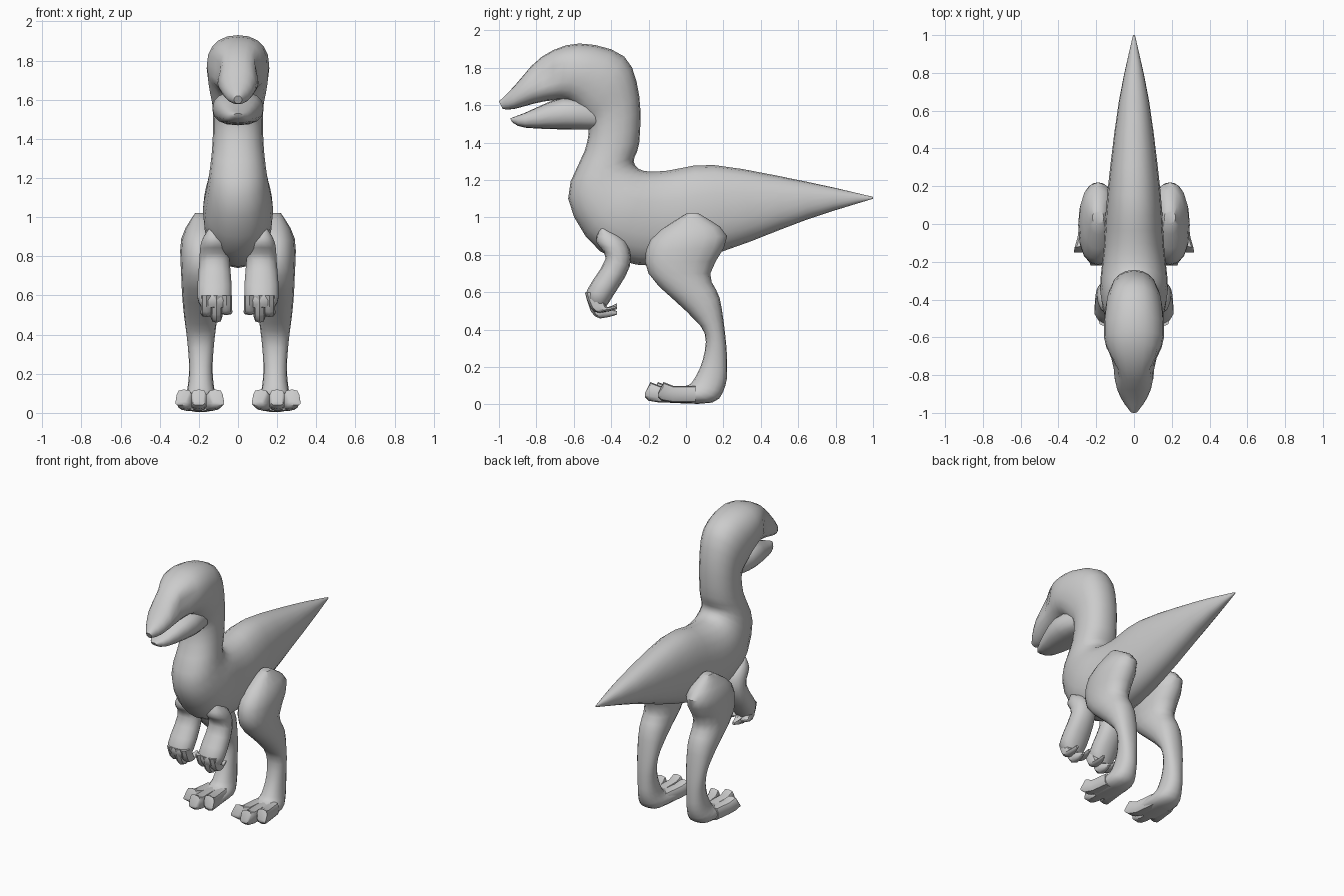
import bpy, bmesh, math
from mathutils import Vector

if "Cube" in bpy.data.objects:
    bpy.data.objects.remove(bpy.data.objects["Cube"], do_unlink=True)

grey = bpy.data.materials.new("light grey")
grey.use_nodes = True
colour = (0.6, 0.6, 0.6, 1)
grey.diffuse_color = colour
grey.node_tree.nodes["Principled BSDF"].inputs["Base Color"].default_value = colour


def smooth_rows(rows, steps):
    """Add rows in between, along a smooth curve through the given ones."""
    rows = [Vector(row) for row in rows]
    last = len(rows) - 1
    result = []
    for i in range(last):
        start, end = rows[i], rows[i + 1]
        leave = (end - rows[max(i - 1, 0)]) / 2
        arrive = (rows[min(i + 2, last)] - start) / 2
        for step in range(steps):
            t = step / steps
            blend = t * t * (3 - 2 * t)
            result.append(start.lerp(end, blend)
                          + leave * t * (1 - t) ** 2
                          - arrive * t * t * (1 - t))
    return result + [rows[last]]


def signed_power(value, power):
    return math.copysign(abs(value) ** power, value)


def loft(name, rows, x_start=0, x_end=None, sides=16, power=0.9, steps=3, shape=None):
    """Skin rings given as (upper y, upper z, lower y, lower z, half width).

    Parts off the centre line are mirrored to the other side.
    """
    if x_end is None:
        x_end = x_start
    rows = smooth_rows(rows, steps)
    bm = bmesh.new()
    rings = []
    for index, (upper_y, upper_z, lower_y, lower_z, width) in enumerate(rows):
        x = x_start + (x_end - x_start) * index / (len(rows) - 1)
        upper = Vector((x, upper_y, upper_z))
        lower = Vector((x, lower_y, lower_z))
        middle, half = (upper + lower) / 2, (upper - lower) / 2
        ring = []
        for side in range(sides):
            angle = math.tau * side / sides
            point = middle + half * signed_power(math.cos(angle), power)
            point.x += width * signed_power(math.sin(angle), power)
            if shape:
                shape(point)
            ring.append(bm.verts.new(point))
        rings.append(ring)
    for ring, following in zip(rings, rings[1:]):
        for side in range(sides):
            after = (side + 1) % sides
            bm.faces.new((ring[side], ring[after], following[after], following[side]))
    bm.faces.new(rings[0])
    bm.faces.new(rings[-1])
    bmesh.ops.recalc_face_normals(bm, faces=bm.faces)
    mesh = bpy.data.meshes.new(name)
    bm.to_mesh(mesh)
    bm.free()
    mesh.materials.append(grey)
    part = bpy.data.objects.new(name, mesh)
    bpy.context.collection.objects.link(part)
    if x_start:
        part.modifiers.new("Mirror", "MIRROR")
    bpy.ops.object.select_all(action="DESELECT")
    bpy.context.view_layer.objects.active = part
    part.select_set(True)
    bpy.ops.object.shade_smooth_by_angle(angle=math.radians(45))


def hollow_eyes(point):
    """Pinch the head inward below the brow."""
    eye = Vector((point.x, -0.76, 1.77))
    point.x *= 1 - 0.3 * math.exp(-((point - eye).length / 0.08) ** 2)


# Tail, trunk, neck and upper head as one skin
loft("body", [
    (1, 1.11, 1, 1.1, .005),
    (.65, 1.19, .65, .99, .08),
    (.15, 1.28, .2, .82, .14),
    (-.1, 1.25, -.15, .74, .16),
    (-.23, 1.25, -.46, .82, .18),
    (-.28, 1.3, -.63, 1.1, .15),
    (-.25, 1.4, -.54, 1.36, .13),
    (-.25, 1.65, -.52, 1.48, .13),
    (-.33, 1.86, -.55, 1.53, .15),
    (-.57, 1.93, -.63, 1.62, .16),
    (-.77, 1.86, -.76, 1.62, .13),
    (-.92, 1.7, -.92, 1.58, .07),
    (-1, 1.62, -.98, 1.58, .02)], sides=20, shape=hollow_eyes)

# Lower jaw, parted from the upper head
loft("lower_jaw", [
    (-.48, 1.62, -.46, 1.47, .1),
    (-.66, 1.64, -.62, 1.47, .13),
    (-.86, 1.56, -.86, 1.48, .07),
    (-.94, 1.53, -.93, 1.51, .02)], power=0.8)

# Thigh, shin, heel and sole
loft("leg", [
    (0, 1.02, .07, 1.02, .03),
    (-.19, .88, .22, .9, .1),
    (-.2, .7, .13, .7, .1),
    (0, .5, .18, .57, .09),
    (.1, .38, .21, .37, .07),
    (.09, .24, .22, .22, .06),
    (.04, .13, .21, .1, .07),
    (0, .1, .14, .01, .09),
    (-.1, .08, -.1, .01, .09)], x_start=0.19)

# Three splayed, blunt toes on each foot
for name, x, tip in (("inner_toe", .1, -.18), ("middle_toe", .2, -.22), ("outer_toe", .29, -.15)):
    loft(name, [
        (.05, .1, .05, .01, .04),
        (tip + .08, .1, tip + .08, .01, .04),
        (tip + .03, .12, tip + .02, .02, .04),
        (tip, .06, tip, .04, .03)],
        x_start=(x + 0.2) / 2, x_end=x, sides=10, power=0.65, steps=1)

# Upper arm, forearm and palm
loft("arm", [
    (-.46, .94, -.43, .94, .03),
    (-.48, .87, -.32, .87, .07),
    (-.43, .78, -.3, .74, .08),
    (-.53, .61, -.39, .58, .09),
    (-.52, .54, -.43, .52, .06)], x_start=0.12, sides=14)

# Curled fingers ending in claws
for name, x, lift in (("inner_finger", .06, .04), ("middle_finger", .11, 0), ("outer_finger", .16, .03)):
    loft(name, [
        (-.54, .6, -.46, .6, .03),
        (-.51, .5 + lift / 2, -.43, .54, .03),
        (-.46, .46 + lift, -.42, .52, .03),
        (-.37, .48 + lift, -.37, .5 + lift, .01)], x_start=x, sides=8, steps=2)
